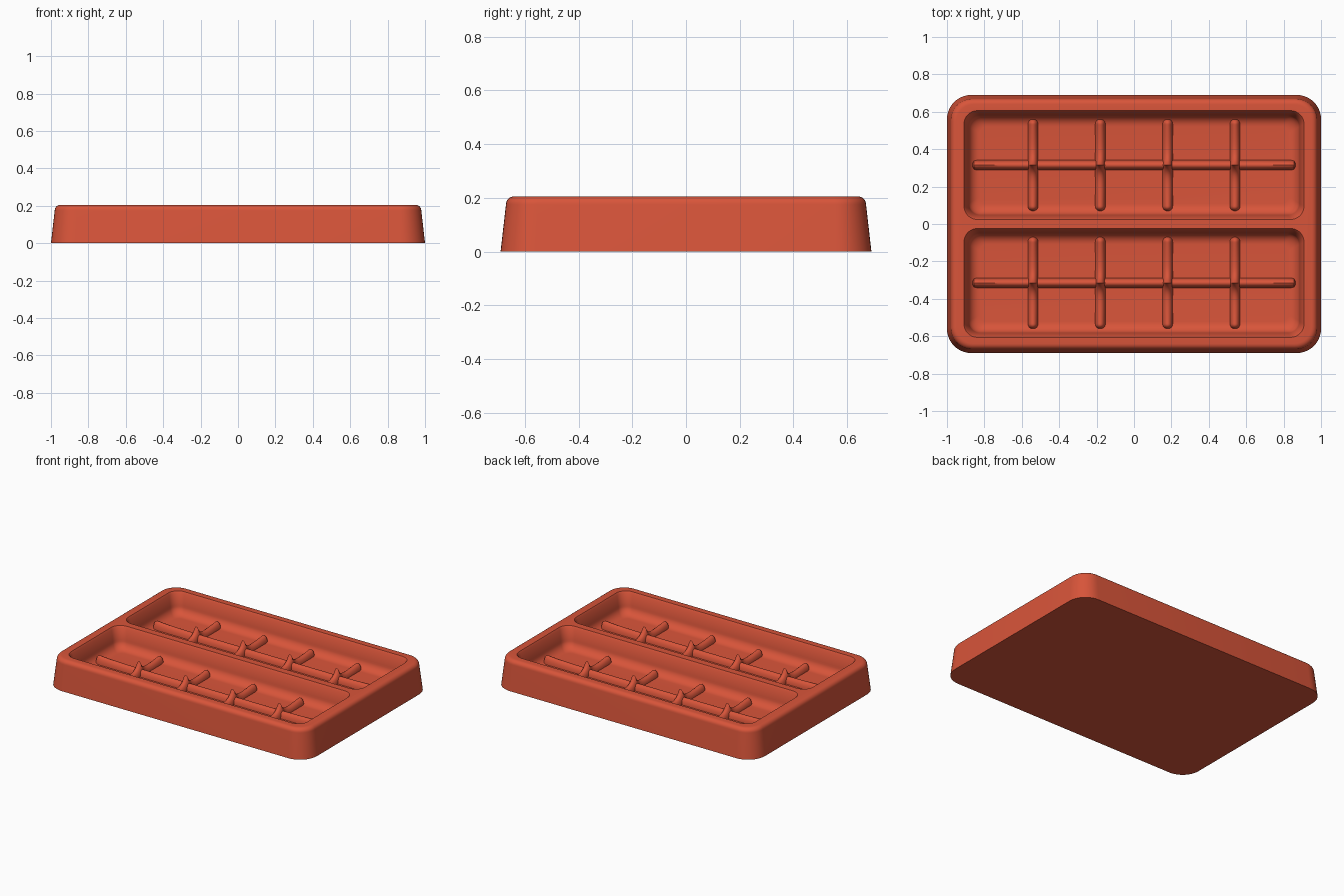
import bpy, bmesh, math

if "Cube" in bpy.data.objects:
    bpy.data.objects.remove(bpy.data.objects["Cube"])

# Single clay-red material
clay = bpy.data.materials.new("clay_red")
clay.use_nodes = True
colour = (0.69, 0.09, 0.042, 1)
clay.diffuse_color = colour
clay.node_tree.nodes["Principled BSDF"].inputs["Base Color"].default_value = colour
clay.node_tree.nodes["Principled BSDF"].inputs["Roughness"].default_value = 0.7

FLOOR, TOP = 0.06, 0.205


def loft(name, rings):
    """Skin a stack of equal-length rings and cap both ends."""
    bm = bmesh.new()
    rows = [[bm.verts.new(p) for p in ring] for ring in rings]
    for a, b in zip(rows, rows[1:]):
        for i in range(len(a)):
            j = (i + 1) % len(a)
            bm.faces.new((a[i], a[j], b[j], b[i]))
    bm.faces.new(rows[0][::-1])
    bm.faces.new(rows[-1])
    bmesh.ops.recalc_face_normals(bm, faces=bm.faces)
    mesh = bpy.data.meshes.new(name)
    bm.to_mesh(mesh)
    bm.free()
    obj = bpy.data.objects.new(name, mesh)
    bpy.context.collection.objects.link(obj)
    mesh.materials.append(clay)
    return obj


def smooth(obj):
    bpy.ops.object.select_all(action="DESELECT")
    obj.select_set(True)
    bpy.context.view_layer.objects.active = obj
    bpy.ops.object.shade_smooth_by_angle(angle=math.radians(35))


def rounded_rect(cy, hx, hy, r, z, steps=10):
    """Ring of points around a rounded rectangle."""
    points = []
    for k, (sx, sy) in enumerate([(1, 1), (-1, 1), (-1, -1), (1, -1)]):
        for i in range(steps + 1):
            a = (k + i / steps) * math.pi / 2
            points.append((sx * (hx - r) + r * math.cos(a),
                           cy + sy * (hy - r) + r * math.sin(a), z))
    return points


# Tray body: drafted walls with a rounded top edge
fillet = 0.03
rings = [rounded_rect(0, 1, 0.69, 0.13, 0)]
for i in range(7):
    a = i / 6 * math.pi / 2
    inset = 0.02 + fillet * (1 - math.cos(a))
    rings.append(rounded_rect(0, 1 - inset, 0.69 - inset, 0.13 - inset * 0.7,
                              TOP - fillet + fillet * math.sin(a)))
tray = loft("tray_body", rings)


# Basins: sloped walls running into a broad curve at the floor
def basin_cutter(side):
    def ring(inset, z):
        return rounded_rect(side * 0.315, 0.905 - inset, 0.287 - inset, 0.07 - inset * 0.4, z)
    rings = [ring(-0.008, TOP + 0.02), ring(-0.004, TOP), ring(0.004, TOP - 0.012)]
    for i in range(9):
        a = i / 8 * math.pi / 2
        rings.append(ring(0.02 + 0.06 * (1 - math.cos(a)),
                          FLOOR + 0.06 * (1 - math.sin(a))))
    return loft("basin_cutter", rings)


for side in (-1, 1):
    cutter = basin_cutter(side)
    cut = tray.modifiers.new("basin", "BOOLEAN")
    cut.operation, cut.solver, cut.object = "DIFFERENCE", "EXACT", cutter
    bpy.context.view_layer.objects.active = tray
    bpy.ops.object.modifier_apply(modifier=cut.name)
    bpy.data.objects.remove(cutter)
smooth(tray)


def rib(name, half, width, height, place):
    """Round-topped rib with rounded ends; height(t) gives the crest."""
    rings, count = [], 64
    for i in range(count + 1):
        t = -half * math.cos(math.pi * i / count)
        # Blend even spacing with tighter spacing at the ends
        t = 0.5 * t + 0.5 * half * (2 * i / count - 1)
        edge = min(1, (half - abs(t)) / width)
        s = max(0.05, math.sqrt(max(0, 1 - (1 - edge) ** 2)))
        base = FLOOR - 0.008
        rings.append([place(t, width * s * math.cos(a), base + (height(t) - base) * s * math.sin(a))
                      for a in [math.pi * k / 10 for k in range(11)]])
    smooth(loft(name, rings))


def cross_height(t):
    # Sagging crest with a peak over the long rib
    return 0.086 + 0.35 * t * t + 0.068 * math.exp(-abs(t) / 0.03)


# Drain ribs in each basin
for side, label in ((-1, "front"), (1, "back")):
    cy = side * 0.315
    rib(label + "_long_rib", 0.87, 0.027, lambda t: 0.102 + 0.015 * (t / 0.87) ** 8,
        lambda t, w, z: (t, cy + w, z))
    for n in range(4):
        x = -0.54 + 0.36 * n
        rib(f"{label}_cross_rib_{n + 1}", 0.248, 0.028, cross_height,
            lambda t, w, z: (x + w, cy + t, z))
